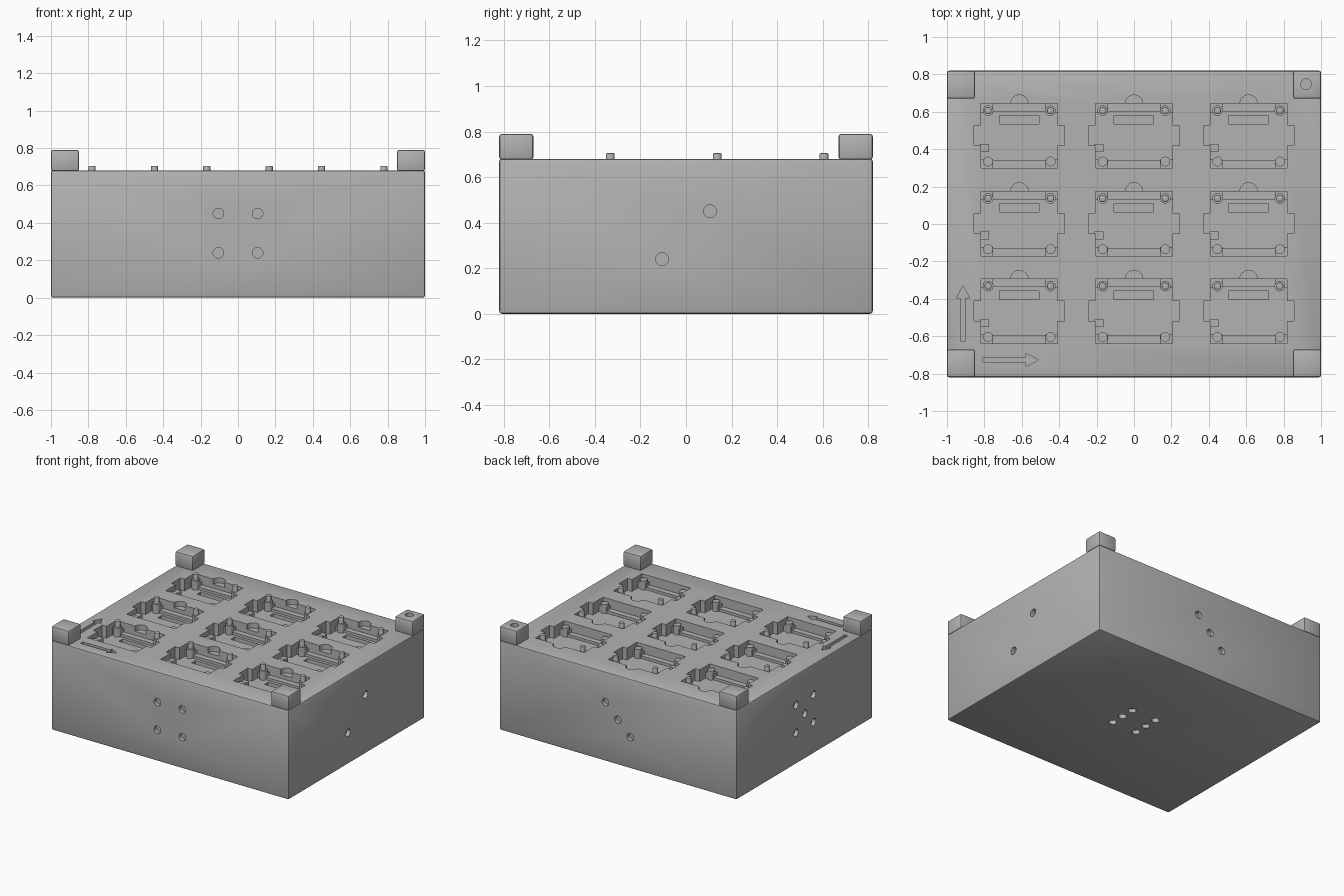
import bpy, bmesh, math
from mathutils import Matrix, Vector

cube = bpy.data.objects.get("Cube")
if cube:
    bpy.data.objects.remove(cube, do_unlink=True)

grey = bpy.data.materials.new("plain_grey")
grey.use_nodes = True
COLOUR = (0.45, 0.45, 0.45, 1)
grey.diffuse_color = COLOUR
grey.node_tree.nodes["Principled BSDF"].inputs["Base Color"].default_value = COLOUR

TOP = 0.68      # body top face
FLOOR = 0.59    # pocket floor
HOLE_R = 0.028


def add_box(bm, x0, x1, y0, y1, z0, z1, bevel=0):
    size = Vector((x1 - x0, y1 - y0, z1 - z0))
    centre = Vector((x0 + x1, y0 + y1, z0 + z1)) / 2
    part = bmesh.new()
    bmesh.ops.create_cube(part, size=1, matrix=Matrix.Translation(centre) @ Matrix.Diagonal((*size, 1)))
    if bevel:
        bmesh.ops.bevel(part, geom=part.edges[:], offset=bevel, segments=2, profile=0.5, affect='EDGES')
    merge(bm, part)


def add_cylinder(bm, centre, radius, depth, axis='Z', bevel=0):
    turn = {'X': Matrix.Rotation(math.pi / 2, 4, 'Y'),
            'Y': Matrix.Rotation(math.pi / 2, 4, 'X'), 'Z': Matrix()}[axis]
    part = bmesh.new()
    bmesh.ops.create_cone(part, cap_ends=True, segments=32, radius1=radius, radius2=radius,
                          depth=depth, matrix=Matrix.Translation(centre) @ turn)
    if bevel:
        rim = [e for e in part.edges if all(v.co.z > centre[2] for v in e.verts)]
        bmesh.ops.bevel(part, geom=rim, offset=bevel, segments=2, profile=0.5, affect='EDGES')
    merge(bm, part)


def add_prism(bm, points, z0, z1):
    part = bmesh.new()
    face = part.faces.new([part.verts.new((x, y, z0)) for x, y in points])
    new = bmesh.ops.extrude_face_region(part, geom=[face])["geom"]
    bmesh.ops.translate(part, vec=(0, 0, z1 - z0), verts=[v for v in new if isinstance(v, bmesh.types.BMVert)])
    bmesh.ops.recalc_face_normals(part, faces=part.faces[:])
    merge(bm, part)


def merge(bm, part):
    mesh = bpy.data.meshes.new("part")
    part.to_mesh(mesh)
    part.free()
    bm.from_mesh(mesh)
    bpy.data.meshes.remove(mesh)


def finish(name, bm):
    mesh = bpy.data.meshes.new(name)
    bm.to_mesh(mesh)
    bm.free()
    mesh.materials.append(grey)
    obj = bpy.data.objects.new(name, mesh)
    bpy.context.collection.objects.link(obj)
    return obj


def select(obj):
    bpy.ops.object.select_all(action='DESELECT')
    obj.select_set(True)
    bpy.context.view_layer.objects.active = obj


def smooth(obj):
    select(obj)
    bpy.ops.object.shade_smooth_by_angle(angle=math.radians(30))


def cut(obj, bm):
    cutter = finish("cutter", bm)
    cutter.hide_render = True
    mod = obj.modifiers.new("cut", 'BOOLEAN')
    mod.operation = 'DIFFERENCE'
    mod.solver = 'EXACT'
    mod.use_self = True
    mod.object = cutter
    select(obj)
    bpy.ops.object.modifier_apply(modifier=mod.name)
    bpy.data.objects.remove(cutter, do_unlink=True)


# Body
bm = bmesh.new()
add_box(bm, -1, 1, -0.82, 0.82, 0, TOP, 0.012)
body = finish("body", bm)

pockets = [(i * 0.613, 0.002 + j * 0.469) for i in (-1, 0, 1) for j in (-1, 0, 1)]

# Stepped pockets, each with a finger notch and a sunken slot
bm = bmesh.new()
half_outline = [(0.205, -0.172), (0.205, -0.052), (0.242, -0.052),
                (0.242, 0.055), (0.205, 0.055), (0.205, 0.172)]
outline = half_outline + [(-x, y) for x, y in reversed(half_outline)]
for cx, cy in pockets:
    add_prism(bm, [(cx + x, cy + y) for x, y in outline], FLOOR, 0.8)
    add_cylinder(bm, (cx, cy + 0.172, 0.695), 0.047, 0.11)
    add_box(bm, cx - 0.107, cx + 0.105, cy + 0.063, cy + 0.108, FLOOR - 0.03, FLOOR + 0.03)

# Direction arrows sunk into the top
arrow = [(0, -0.014), (0.23, -0.014), (0.23, -0.035), (0.295, 0),
         (0.23, 0.035), (0.23, 0.014), (0, 0.014)]
add_prism(bm, [(x - 0.807, y - 0.727) for x, y in arrow], TOP - 0.03, 0.72)
add_prism(bm, [(-y - 0.914, x - 0.625) for x, y in arrow], TOP - 0.03, 0.72)

# Counting holes: four front, two right, three back, five left, six below
A, MID = 0.105, 0.345
square = [(u, v) for u in (-A, A) for v in (-A, A)]
for u, v in square:
    add_cylinder(bm, (u, -0.82, MID + v), HOLE_R, 0.06, 'Y')
for u in (-A, A):
    add_cylinder(bm, (1, u, MID + u), HOLE_R, 0.06, 'X')
for u in (-A, 0, A):
    add_cylinder(bm, (u, 0.82, MID + u), HOLE_R, 0.06, 'Y')
for u, v in square + [(0, 0)]:
    add_cylinder(bm, (-1, u, MID + v), HOLE_R, 0.06, 'X')
for x in (-A, A):
    for y in (-A, 0, A):
        add_cylinder(bm, (x, y, 0), HOLE_R, 0.06)
cut(body, bm)
smooth(body)

# Corner blocks, the back left one with a single hole
for sx, side in ((-1, "right"), (1, "left")):
    for sy, end in ((-1, "front"), (1, "back")):
        bm = bmesh.new()
        xs, ys = sorted((sx, sx * 0.85)), sorted((sy * 0.82, sy * 0.67))
        add_box(bm, *xs, *ys, TOP - 0.004, 0.79, 0.012)
        block = finish(f"corner_block_{end}_{side}", bm)
        if sx > 0 and sy > 0:
            bm = bmesh.new()
            add_cylinder(bm, (0.92, 0.747, 0.79), HOLE_R, 0.06)
            cut(block, bm)
        smooth(block)

# Supports inside each pocket: corner pads, rails, posts and locating pins
for n, (cx, cy) in enumerate(pockets, 1):
    bm = bmesh.new()
    base = FLOOR - 0.01
    for sx in (-1, 1):
        for sy in (-1, 1):
            xs = sorted((cx + sx * 0.14, cx + sx * 0.21))
            ys = sorted((cy + sy * 0.125, cy + sy * 0.176))
            add_box(bm, *xs, *ys, base, 0.635)
        add_cylinder(bm, (cx + sx * 0.167, cy + 0.135, 0.62), 0.028, 0.08)
        add_cylinder(bm, (cx + sx * 0.167, cy + 0.135, 0.655), 0.019, 0.1, bevel=0.005)
        add_cylinder(bm, (cx + sx * 0.167, cy - 0.137, 0.62), 0.026, 0.08)
    for sy in (-1, 1):
        ys = sorted((cy + sy * 0.13, cy + sy * 0.176))
        add_box(bm, cx - 0.14, cx + 0.14, *ys, base, 0.61)
    add_box(bm, cx - 0.21, cx - 0.162, cy - 0.085, cy - 0.043, base, 0.64)
    smooth(finish(f"pocket_supports_{n}", bm))
